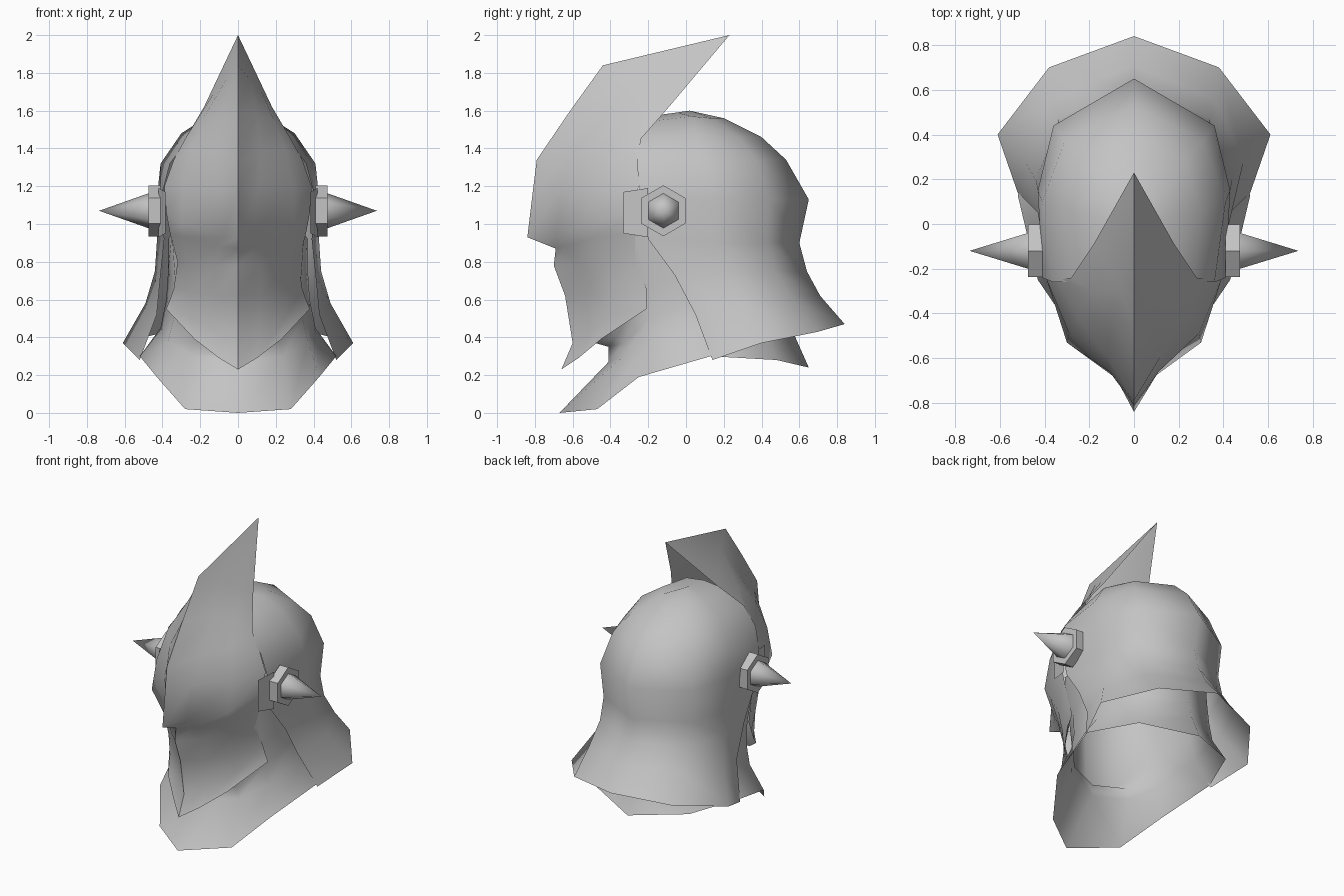
import bpy
import bmesh
from math import sin, cos, tau, radians

cube = bpy.data.objects.get("Cube")
if cube:
    bpy.data.objects.remove(cube, do_unlink=True)

# One plain grey metal for everything
steel = bpy.data.materials.new("grey steel")
steel.use_nodes = True
grey = (.55, .55, .55, 1)
steel.diffuse_color = grey
steel.node_tree.nodes["Principled BSDF"].inputs["Base Color"].default_value = grey


def finish(name, bm, angle):
    """Clean the mesh, link it as an object and shade it."""
    bmesh.ops.remove_doubles(bm, verts=bm.verts, dist=.0005)
    bmesh.ops.recalc_face_normals(bm, faces=bm.faces)
    mesh = bpy.data.meshes.new(name)
    bm.to_mesh(mesh)
    bm.free()
    mesh.materials.append(steel)
    obj = bpy.data.objects.new(name, mesh)
    bpy.context.scene.collection.objects.link(obj)
    bpy.ops.object.select_all(action='DESELECT')
    obj.select_set(True)
    bpy.context.view_layer.objects.active = obj
    bpy.ops.object.shade_smooth_by_angle(angle=radians(angle))


def add_face(bm, verts):
    """Add a face, skipping corners that coincide."""
    corners = []
    for v in verts:
        if all((v.co - c.co).length > .0005 for c in corners):
            corners.append(v)
    if len(corners) > 2:
        bm.faces.new(corners)


def mirrored_sheet(name, rows, angle):
    """Loft the rows of points on the left side and repeat them on the right."""
    bm = bmesh.new()
    for side in (1, -1):
        grid = [[bm.verts.new((side * x, y, z)) for x, y, z in row] for row in rows]
        for low, high in zip(grid, grid[1:]):
            for i in range(len(low) - 1):
                quad = [low[i], low[i + 1], high[i + 1], high[i]]
                add_face(bm, quad[::side])
    finish(name, bm, angle)


def hex_lathe(name, profile, side, angle):
    """Six-sided turned part on the sideways hinge axis; profile is (x, radius)."""
    bm = bmesh.new()
    rings = []
    for x, r in profile:
        rings.append([bm.verts.new((side * x, -.12 + r * sin(tau * k / 6),
                                    1.07 + r * cos(tau * k / 6))) for k in range(6)])
    for a, b in zip(rings, rings[1:]):
        for k in range(6):
            n = (k + 1) % 6
            add_face(bm, [a[k], a[n], b[n], b[k]])
    finish(name, bm, angle)


# Skull shell: rows from flared neck rim to crown, each from back to front edge
mirrored_sheet("skull_shell", [
    [(0, .84, .47), (.38, .7, .43), (.61, .4, .37), (.52, .14, .28)],
    [(0, .71, .62), (.36, .56, .6), (.49, .28, .58), (.43, .05, .52)],
    [(0, .64, .75), (.34, .47, .75), (.44, .2, .75), (.41, -.06, .73)],
    [(0, .6, .9), (.34, .43, .9), (.43, .15, .9), (.39, -.2, .92)],
    [(0, .65, 1.13), (.36, .44, 1.13), (.43, .15, 1.13), (.41, -.24, 1.13)],
    [(0, .53, 1.34), (.31, .37, 1.34), (.41, .1, 1.32), (.36, -.26, 1.32)],
    [(0, .4, 1.46), (.23, .28, 1.46), (.3, .06, 1.48), (.27, -.26, 1.44)],
    [(0, .2, 1.56), (.12, .14, 1.56), (.16, .03, 1.57), (.15, -.22, 1.54)],
    [(0, .02, 1.6), (0, .02, 1.6), (0, -.05, 1.59), (0, -.2, 1.57)],
], 65)

# Visor: rows from chin over the brow to the swept crest, from ridge to rear edge
tip = (0, .23, 2)
mirrored_sheet("crested_visor", [
    [(0, -.66, .23), (.1, -.57, .29), (.23, -.45, .39), (.38, -.21, .55)],
    [(0, -.6, .37), (.11, -.51, .42), (.25, -.4, .5), (.36, -.21, .6)],
    [(0, -.64, .62), (.12, -.53, .62), (.26, -.4, .64), (.34, -.21, .66)],
    [(0, -.7, .78), (.12, -.58, .78), (.27, -.43, .8), (.32, -.27, .8)],
    [(0, -.69, .87), (.1, -.64, .88), (.29, -.49, .93), (.36, -.27, .95)],
    [(0, -.84, .93), (.08, -.69, .93), (.3, -.53, 1), (.38, -.28, 1.06)],
    [(0, -.81, 1.18), (.11, -.66, 1.2), (.29, -.49, 1.2), (.39, -.25, 1.2)],
    [(0, -.79, 1.34), (.12, -.59, 1.38), (.25, -.42, 1.4), (.34, -.25, 1.34)],
    [(0, -.62, 1.59), (.1, -.42, 1.58), (.19, -.3, 1.55), (.28, -.24, 1.45)],
    [(0, -.44, 1.84), (.06, -.3, 1.77), (.13, -.17, 1.69), (.18, -.09, 1.62)],
    [tip] * 4,
], 60)

# Neck collar: flared rim, throat, jaw and inner lining, each row from front to back
mirrored_sheet("neck_collar", [
    [(0, -.67, 0), (.28, -.47, .02), (.43, -.25, .19),
     (.52, .13, .3), (.36, .48, .28), (0, .65, .24)],
    [(0, -.41, .27), (.24, -.33, .3), (.37, -.18, .38),
     (.41, .12, .45), (.3, .42, .42), (0, .57, .42)],
    [(0, -.41, .35), (.22, -.33, .37), (.34, -.19, .5),
     (.38, .1, .6), (.29, .4, .55), (0, .54, .55)],
    [(0, -.48, .37), (.19, -.37, .4), (.33, -.21, .66),
     (.37, .1, .75), (.28, .39, .7), (0, .52, .7)],
    [(0, -.48, .85), (.19, -.36, .85), (.35, -.27, .95),
     (.37, .1, .92), (.28, .38, .85), (0, .52, .85)],
], 80)

# Hinges: thin mounting tabs, then a hexagonal boss and spike on both sides
mirrored_sheet("hinge_tabs", [
    [(.385, -.33, .95), (.42, -.2, .93)],
    [(.385, -.33, 1.17), (.42, -.2, 1.19)],
], 30)
for side, label in ((1, "left"), (-1, "right")):
    hex_lathe(label + "_hinge_boss", [(.41, 0), (.41, .135), (.475, .135), (.475, 0)], side, 30)
    hex_lathe(label + "_spike", [(.475, .092), (.735, 0)], side, 75)
